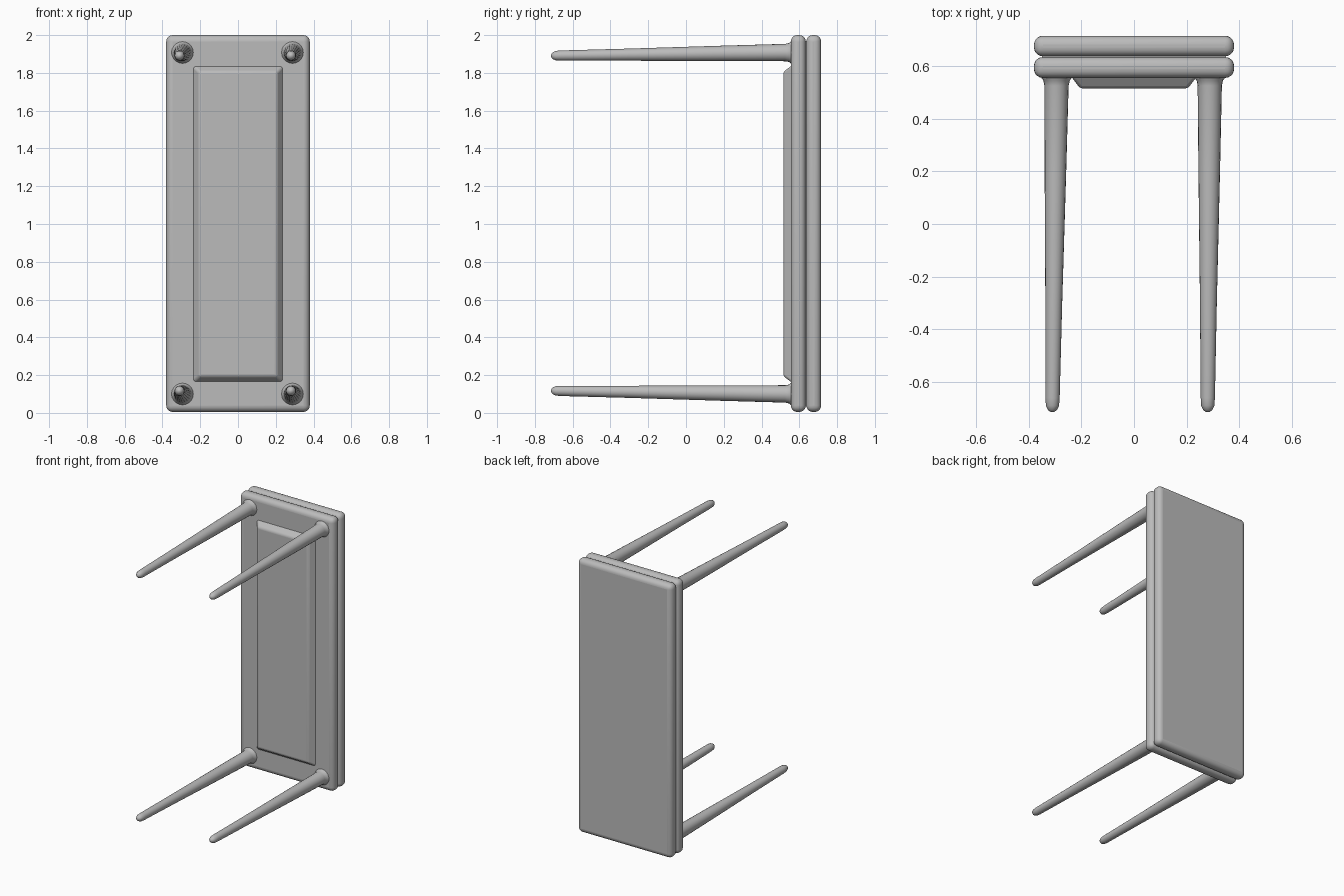
import bpy, bmesh, math
from mathutils import Vector

if "Cube" in bpy.data.objects:
    bpy.data.objects.remove(bpy.data.objects["Cube"])

grey = bpy.data.materials.new("plain grey")
grey.diffuse_color = (0.5, 0.5, 0.5, 1)
grey.use_nodes = True
grey.node_tree.nodes["Principled BSDF"].inputs["Base Color"].default_value = grey.diffuse_color


def finish(name, bm, bevel=0.0, segments=5):
    bmesh.ops.recalc_face_normals(bm, faces=bm.faces)
    me = bpy.data.meshes.new(name)
    bm.to_mesh(me)
    bm.free()
    ob = bpy.data.objects.new(name, me)
    bpy.context.collection.objects.link(ob)
    me.materials.append(grey)
    if bevel:
        mod = ob.modifiers.new("rounded edges", 'BEVEL')
        mod.width, mod.segments = bevel, segments
        mod.limit_method = 'ANGLE'
        mod.angle_limit = math.radians(20)
    bpy.ops.object.select_all(action='DESELECT')
    ob.select_set(True)
    bpy.context.view_layer.objects.active = ob
    bpy.ops.object.shade_smooth_by_angle(angle=math.radians(40))
    return ob


def slab(name, x, y0, y1, z0, z1, bevel, inset=0.0):
    """Upright box; inset narrows its front face."""
    bm = bmesh.new()
    bmesh.ops.create_cube(bm, size=1)
    for v in bm.verts:
        front = v.co.y < 0
        d = inset if front else 0
        v.co = (math.copysign(x - d, v.co.x), y0 if front else y1,
                z0 + d if v.co.z < 0 else z1 - d)
    return finish(name, bm, bevel)


# Two cushioned boards with a thin core between them
slab("top_board", 0.38, 0.637, 0.715, 0.005, 2.0, 0.034)
slab("under_board", 0.38, 0.555, 0.634, 0.005, 2.0, 0.034)
slab("core", 0.35, 0.59, 0.68, 0.035, 1.97, 0)
# Raised panel with sloping sides on the leg side
slab("apron_panel", 0.25, 0.515, 0.575, 0.15, 1.85, 0.012, 0.045)


def leg(name, root, tip):
    """Tapered round leg with a flared root and rounded tip."""
    rings = [(0.575, 0.066), (0.558, 0.060), (0.545, 0.050), (0.525, 0.046),
             (0.2, 0.041), (-0.3, 0.032), (-0.66, 0.027), (-0.69, 0.025),
             (-0.707, 0.017), (-0.715, 0.005)]
    n, bm, loops = 20, bmesh.new(), []
    for y, r in rings:
        c = Vector(root).lerp(Vector(tip), (0.555 - y) / 1.27)
        loops.append([bm.verts.new((c.x + r * math.cos(2 * math.pi * i / n), y,
                                    c.y + r * math.sin(2 * math.pi * i / n)))
                      for i in range(n)])
    for a, b in zip(loops, loops[1:]):
        for i in range(n):
            bm.faces.new((a[i], a[(i + 1) % n], b[(i + 1) % n], b[i]))
    bm.faces.new(loops[0])
    bm.faces.new(loops[-1])
    finish(name, bm)


# Four legs, leaning slightly toward the middle height
for side, xr, xt in (("left", -0.294, -0.31), ("right", 0.288, 0.28)):
    leg(f"lower_{side}_leg", (xr, 0.10), (xt, 0.117))
    leg(f"upper_{side}_leg", (xr, 1.908), (xt, 1.891))
